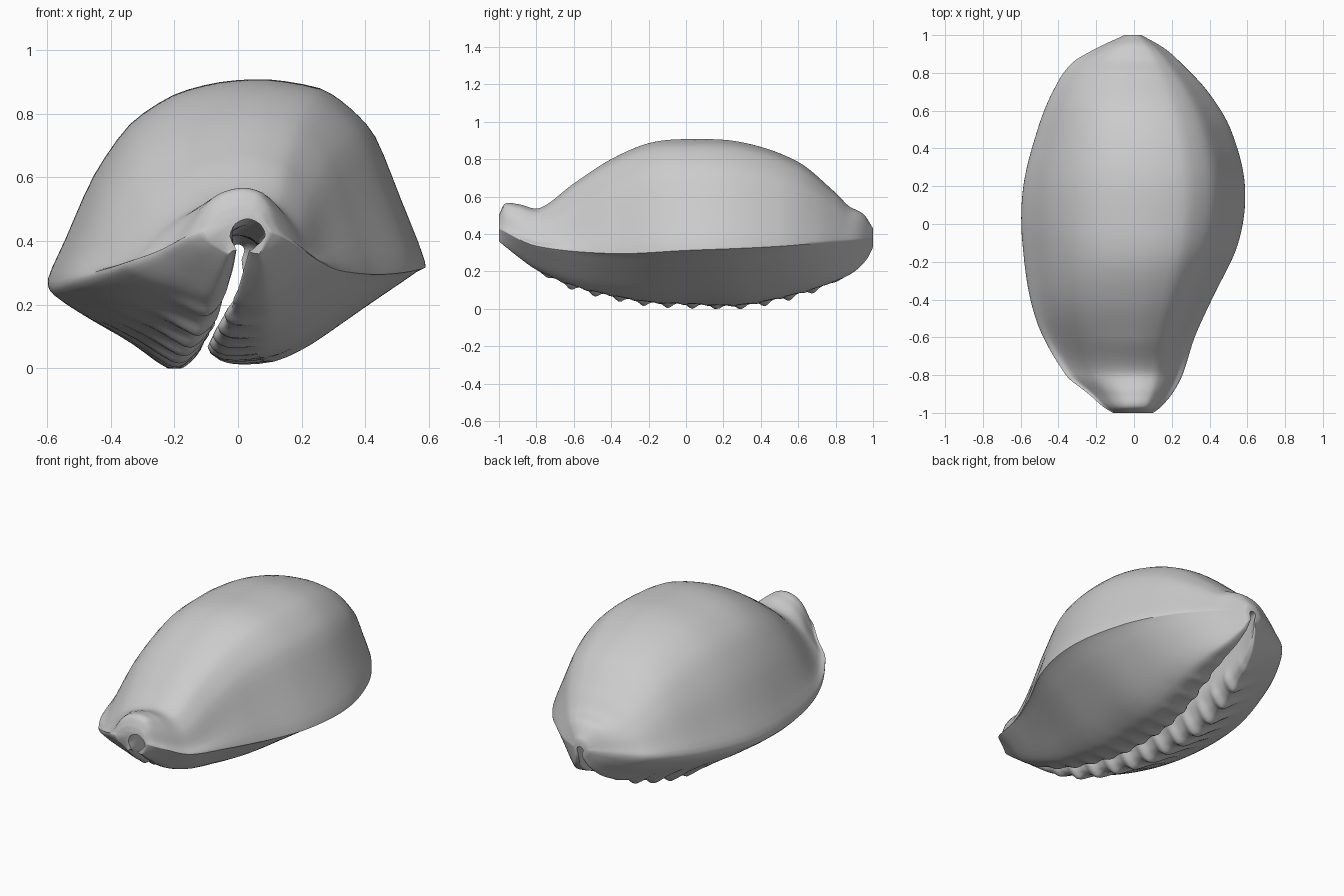
import bpy, bmesh, math
from mathutils import Vector

if "Cube" in bpy.data.objects:
    bpy.data.objects.remove(bpy.data.objects["Cube"])


def curve(*pts):
    """Smooth function of y through (y, value) pairs (cubic Hermite)."""
    n = len(pts)
    tan = []
    for i in range(n):
        a, b = pts[max(i - 1, 0)], pts[min(i + 1, n - 1)]
        tan.append((b[1] - a[1]) / (b[0] - a[0]))

    def f(y):
        i = 0
        while i < n - 2 and y > pts[i + 1][0]:
            i += 1
        (y0, v0), (y1, v1) = pts[i], pts[i + 1]
        d = y1 - y0
        t = min(max((y - y0) / d, 0), 1)
        return ((2*t**3 - 3*t*t + 1) * v0 + (t**3 - 2*t*t + t) * d * tan[i]
                + (3*t*t - 2*t**3) * v1 + (t**3 - t*t) * d * tan[i + 1])
    return f


# Outline, crest, base and keel of the shell along its length
left = curve((-1, -.11), (-.97, -.16), (-.9, -.24), (-.8, -.36), (-.5, -.52), (-.1, -.59),
             (.2, -.585), (.5, -.51), (.7, -.43), (.85, -.33), (.93, -.2), (1, -.05))
right = curve((-1, .1), (-.97, .14), (-.9, .2), (-.8, .255), (-.6, .32), (-.4, .41), (-.1, .55),
              (.2, .585), (.5, .51), (.7, .39), (.85, .25), (.93, .16), (1, .04))
top = curve((-1, .5), (-.97, .56), (-.9, .56), (-.78, .54), (-.6, .67), (-.4, .8), (-.2, .885),
            (0, .907), (.3, .89), (.6, .785), (.8, .62), (.87, .55), (.95, .505), (1, .43))
base = curve((-1, .36), (-.9, .28), (-.8, .21), (-.6, .125), (-.4, .075), (-.2, .04), (0, .03),
             (.3, .025), (.6, .085), (.8, .15), (.9, .2), (.97, .27), (1, .33))
keel_l = curve((-1, .43), (-.8, .33), (-.4, .28), (0, .28), (.5, .32), (.8, .36), (1, .38))
keel_r = curve((-1, .43), (-.8, .34), (-.4, .31), (0, .33), (.5, .35), (.8, .37), (1, .38))

# Aperture: slit position, half width, and the canal above it
slit = curve((-1, .01), (-.8, -.03), (-.4, -.09), (0, -.11), (.4, -.08), (.7, -.03), (1, 0))
half = curve((-1, .025), (-.8, .025), (0, .03), (.5, .055), (.8, .055), (.93, .035), (1, .012))
canal_top = curve((-1, .47), (-.9, .49), (-.7, .45), (0, .42), (.6, .42), (.9, .41), (1, .39))
canal_x = curve((-1, .03), (-.85, .04), (-.4, 0), (.5, 0), (1, 0))
canal_r = curve((-1, .055), (-.8, .06), (0, .08), (.6, .09), (.9, .05), (1, .02))
pinch = curve((-1, .2), (-.92, .8), (-.78, .8), (-.5, .15), (-.3, 0), (1, 0))

# Dome cross-section: fraction of half width, fraction of height
DOME = [(-.91, .19), (-.76, .51), (-.57, .77), (-.34, .92), (-.1, .985), (.16, 1),
        (.44, .95), (.6, .84), (.735, .68), (.87, .34)]


def section(y):
    L, R, T, B = left(y), right(y), top(y), base(y)
    kl, kr, s, w = keel_l(y), keel_r(y), slit(y), half(y)
    cx, r, H, c = canal_x(y), canal_r(y), canal_top(y), pinch(y)
    k = min(1, (R - L) / 1.17)
    # lip teeth, fading toward both ends
    fade = max(0, min(1, (.85 - abs(y)) / .2))
    tl = fade * (.5 + .5 * math.sin(2 * math.pi * y / .13)) ** 2
    tr = fade * (.5 + .5 * math.sin(2 * math.pi * y / .13 + 2)) ** 2
    bl = B - .025 * tl
    lx, rx = s - w - .08 * k, s + w + .17 * k
    p = [(s - w + .02 * tl, B + .03 * k + .005), (s - w - .03 * k, bl + .006), (lx, bl)]
    for t, dz in ((.3, .2 + .04 * (1 - tl)), (.65, .5), (.95, .8)):
        p.append((lx + (L - lx) * t, B + (kl - B) * dz))
    p.append((L, kl))
    for fx, fz in DOME:
        a = abs(L) if fx < 0 else R
        e = kl if fx < 0 else kr
        p.append((a * fx, e + (T - e) * fz ** (1 + c)))
    p.append((R, kr))
    for t, dz in ((.95, .9), (.6, .53), (.25, .17)):
        p.append((rx + (R - rx) * t, B + (kr - B) * dz))
    p += [(rx, B), (s + w + .04 * k, B + .004 - .012 * tr),
          (s + w - .015 * tr, B + .03 * k + .005)]
    # walls of the slit and rounded canal
    m = (B + H - 1.6 * r) / 2
    m = max(m, B + .04 * k + .006)
    mx = (s + cx) / 2
    p += [(mx + w, m), (cx + r, H - r), (cx + .7 * r, H - .3 * r), (cx, H),
          (cx - .7 * r, H - .3 * r), (cx - r, H - r), (mx - w, m)]
    return p


def smooth_loop(p, steps=3):
    out, n = [], len(p)
    for i in range(n):
        a, b, c, d = (Vector(p[(i + j) % n]) for j in (-1, 0, 1, 2))
        for q in range(steps):
            t = q / steps
            lin = b.lerp(c, t)
            cat = .5 * (2*b + (c - a)*t + (2*a - 5*b + 4*c - d)*t*t + (3*b - a - 3*c + d)*t**3)
            out.append(lin.lerp(cat, .8))
    return out


# Shell body lofted from front spout to rear tip
bm = bmesh.new()
rings = []
N = 150
for i in range(N + 1):
    u = -1 + 2 * i / N
    y = .55 * u + .45 * math.sin(u * math.pi / 2)
    rings.append([bm.verts.new((v.x, y, max(v.y, 0))) for v in smooth_loop(section(y))])
for a, b in zip(rings, rings[1:]):
    for j in range(len(a)):
        q = (j + 1) % len(a)
        bm.faces.new((a[j], a[q], b[q], b[j]))
bm.faces.new(rings[0])
bm.faces.new(rings[-1])
bmesh.ops.recalc_face_normals(bm, faces=bm.faces)
mesh = bpy.data.meshes.new("shell_body")
bm.to_mesh(mesh)
bm.free()
shell = bpy.data.objects.new("shell_body", mesh)
bpy.context.collection.objects.link(shell)
bpy.context.view_layer.objects.active = shell
shell.select_set(True)
bpy.ops.object.shade_smooth_by_angle(angle=math.radians(50))
